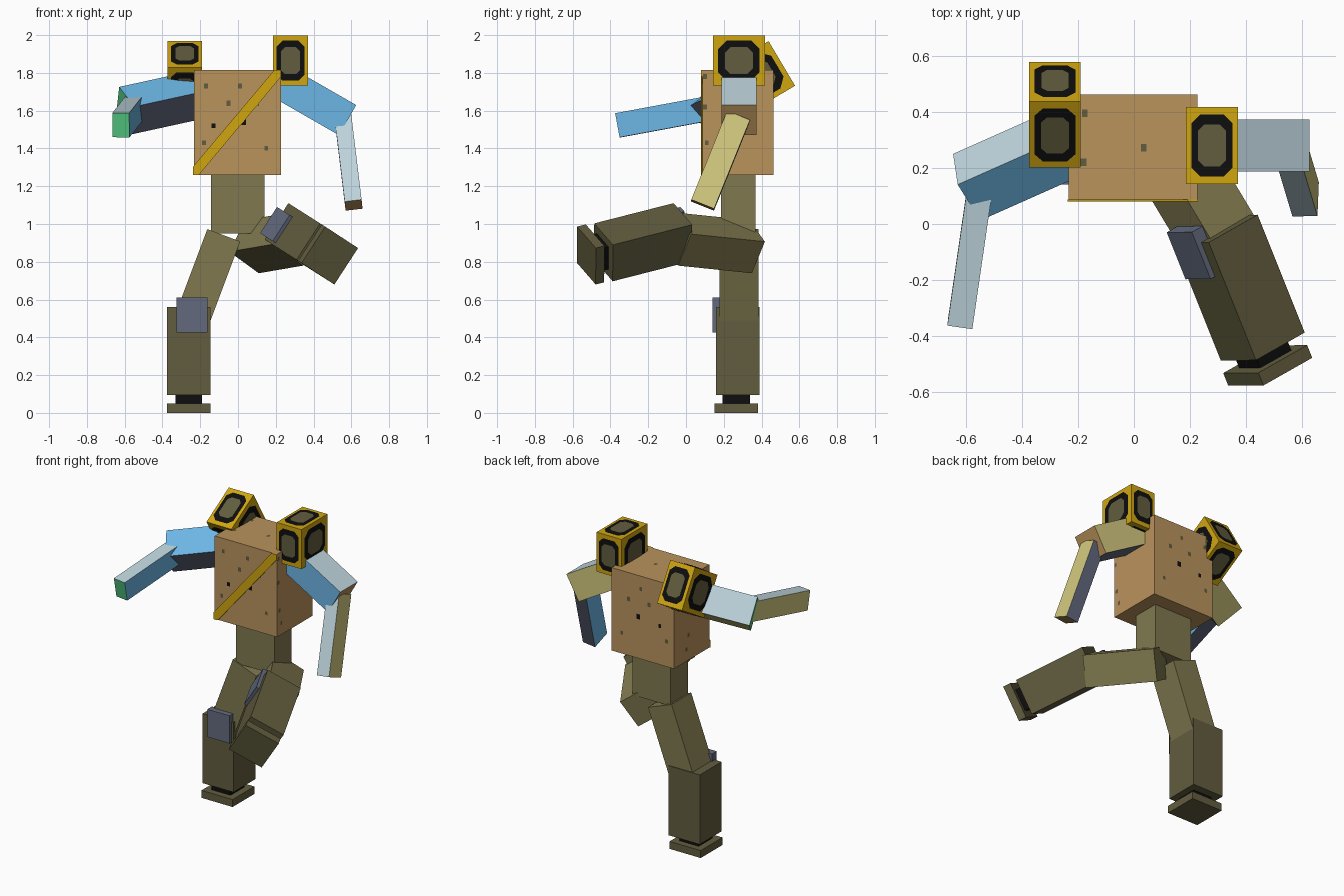
import bpy, bmesh
from mathutils import Vector, Matrix

cube = bpy.data.objects.get("Cube")
if cube:
    bpy.data.objects.remove(cube, do_unlink=True)


# Materials
def material(name, rgb):
    lin = [(c / 255 / 12.92) if c < 11 else ((c / 255 + 0.055) / 1.055) ** 2.4 for c in rgb]
    m = bpy.data.materials.new(name)
    m.diffuse_color = (*lin, 1)
    m.use_nodes = True
    b = next(n for n in m.node_tree.nodes if n.type == 'BSDF_PRINCIPLED')
    b.inputs["Base Color"].default_value = (*lin, 1)
    b.inputs["Roughness"].default_value = 0.8
    return m


TAN = material("tan", (186, 147, 92))
OLIVE = material("olive", (128, 121, 79))
DARK = material("dark_olive", (98, 93, 62))
GOLD = material("gold", (208, 166, 16))
BLACK = material("black", (14, 14, 14))
SLATE = material("slate", (100, 106, 126))
BLUE = material("blue", (108, 182, 228))
PALE = material("pale_blue", (190, 212, 220))
KHAKI = material("khaki", (212, 202, 128))
GREEN = material("green", (82, 202, 130))


# Helpers
def frame(center, z=(0, 0, 1), x=(1, 0, 0)):
    """Orthonormal placement with exact z axis and nearest x axis."""
    z = Vector(z).normalized()
    y = z.cross(Vector(x)).normalized()
    m = Matrix((y.cross(z), y, z)).transposed().to_4x4()
    m.translation = Vector(center)
    return m


def finish(name, bm, mats, matrix):
    me = bpy.data.meshes.new(name)
    bm.to_mesh(me)
    bm.free()
    for m in mats:
        me.materials.append(m)
    ob = bpy.data.objects.new(name, me)
    ob.matrix_world = matrix
    bpy.context.collection.objects.link(ob)
    return ob


def box_mesh(size, offset=(0, 0, 0)):
    bm = bmesh.new()
    bmesh.ops.create_cube(bm, size=1)
    for v in bm.verts:
        v.co = Vector(a * b + c for a, b, c in zip(v.co, size, offset))
    bm.normal_update()
    return bm


def box(name, size, mat, matrix, offset=(0, 0, 0)):
    return finish(name, box_mesh(size, offset), [mat], matrix)


def bounds_box(name, lo, hi, mat):
    lo, hi = Vector(lo), Vector(hi)
    return box(name, hi - lo, mat, frame((lo + hi) / 2))


# Torso and waist
bounds_box("torso", (-0.234, 0.088, 1.26), (0.227, 0.462, 1.815), TAN)
bounds_box("waist", (-0.143, 0.185, 0.95), (0.139, 0.367, 1.262), OLIVE)

# Diagonal sash across the chest
bm = bmesh.new()
sash = [(-.237, 1.26), (-.207, 1.26), (.228, 1.78), (.228, 1.815), (.192, 1.815), (-.237, 1.305)]
f = bm.faces.new([bm.verts.new((x, 0.088, z)) for x, z in sash])
ext = bmesh.ops.extrude_face_region(bm, geom=[f])
for v in ext["geom"]:
    if isinstance(v, bmesh.types.BMVert):
        v.co.y -= 0.008
bmesh.ops.recalc_face_normals(bm, faces=bm.faces)
finish("sash", bm, [GOLD], Matrix())

# Small speckles on the torso: across, height, size, 1 = black
spots = [(-.13, 1.52, .02, 1), (.03, 1.54, .026, 1), (-.18, 1.43, .02, 0), (.15, 1.40, .018, 0),
         (-.05, 1.64, .022, 0), (-.17, 1.73, .02, 0), (.10, 1.64, .022, 0), (.01, 1.73, .02, 0)]
bm = bmesh.new()


def spot(center, u, v, s, black):
    c, u, v = Vector(center), Vector(u) * s / 2, Vector(v) * s * 0.65
    face = bm.faces.new([bm.verts.new(p) for p in (c - u - v, c + u - v, c + u + v, c - u + v)])
    face.material_index = black


for a, z, s, k in spots:
    spot((a, 0.086, z), (1, 0, 0), (0, 0, 1), s, k)
    spot((a, 0.464, z), (-1, 0, 0), (0, 0, 1), s, k)
for y, z, s in [(.10, 1.78, .02), (.10, 1.62, .02), (.11, 1.43, .02), (.13, 1.34, .02)]:
    spot((0.229, y, z), (0, 1, 0), (0, 0, 1), s, 0)
    spot((-0.236, y + .2, z), (0, -1, 0), (0, 0, 1), s, 0)
for x, y in [(-.175, .395), (-.18, .22), (.035, .272)]:
    spot((x, y, 1.817), (1, 0, 0), (0, 1, 0), .02, 0)
finish("torso_speckles", bm, [DARK, BLACK], Matrix())


# Shoulder blocks with an octagonal panel on each face
def shoulder_block(name, size, matrix):
    bm = box_mesh(size)
    for i in range(3):
        j, k = (i + 1) % 3, (i + 2) % 3
        for side in (1, -1):
            for scale_j, scale_k, lift, mat in ((.80, .80, .003, 1), (.54, .54, .006, 2)):
                a, b = size[j] / 2 * scale_j, size[k] / 2 * scale_k
                c = 0.42 * min(a, b)
                ring = [(a, -b + c), (a, b - c), (a - c, b), (-a + c, b),
                        (-a, b - c), (-a, -b + c), (-a + c, -b), (a - c, -b)]
                verts = []
                for p, q in ring[::side]:
                    co = Vector()
                    co[i], co[j], co[k] = side * (size[i] / 2 + lift), p, q
                    verts.append(bm.verts.new(co))
                bm.faces.new(verts).material_index = mat
    finish(name, bm, [GOLD, BLACK, DARK], matrix)


shoulder_block("left_shoulder_block", (.184, .275, .264), frame((.278, .28, 1.865)))
shoulder_block("right_shoulder_block", (.184, .275, .275),
               frame((-.282, .389, 1.78), z=(0, -.51, .86)))


# Arms: each side of a segment has its own colour
def arm_segment(name, inner, outer, khaki_dir, sx, sy, flip=False):
    inner, outer = Vector(inner), Vector(outer)
    axis = outer - inner
    bm = box_mesh((sx, sy, axis.length))
    for f in bm.faces:
        n = f.normal
        i = max(range(3), key=lambda q: abs(n[q]))
        f.material_index = i * 2 + (n[i] < 0)
    finish(name, bm, [KHAKI, BLUE, PALE, SLATE, TAN, GREEN],
           frame((inner + outer) / 2, -axis if flip else axis, khaki_dir))


arm_segment("left_upper_arm", (.18, .28, 1.78), (.58, .28, 1.55), (0, 1, 0), .184, .184)
arm_segment("left_forearm", (.555, .278, 1.57), (.612, .088, 1.10), (1, 0, .1), .09, .13)
arm_segment("right_upper_arm", (-.185, .314, 1.69), (-.597, .131, 1.60),
            (-.083, .596, -.797), .184, .184, True)
arm_segment("right_forearm", (-.548, .139, 1.615), (-.62, -.357, 1.523),
            (-1, .1, 0), .09, .13, True)

# Thighs
box("right_thigh", (.186, .208, .46), OLIVE, frame((-.156, .281, .725), z=(.351, 0, .936)))
box("left_thigh", (.21, .2, .457), OLIVE,
    frame((.192, .147, .90), z=(-.513, .853, -.088), x=(-.742, -.39, .541)))


# Lower legs, measured up from the middle of the sole
def lower_leg(side, matrix, inward):
    box(side + "_foot", (.23, .23, .05), DARK, matrix, (0, 0, .025))
    box(side + "_ankle", (.14, .145, .05), BLACK, matrix, (0, 0, .072))
    box(side + "_shin", (.23, .23, .465), DARK, matrix, (0, .01, .3275))
    box(side + "_knee_pad", (.165, .05, .185), SLATE, matrix, (.017 * inward, -.1, .5175))


lower_leg("right", frame((-.26, .265, 0)), 1)
lower_leg("left", frame((.486, -.527, .833), z=(-.361, .902, .23), x=(.547, 0, .838)), -1)
